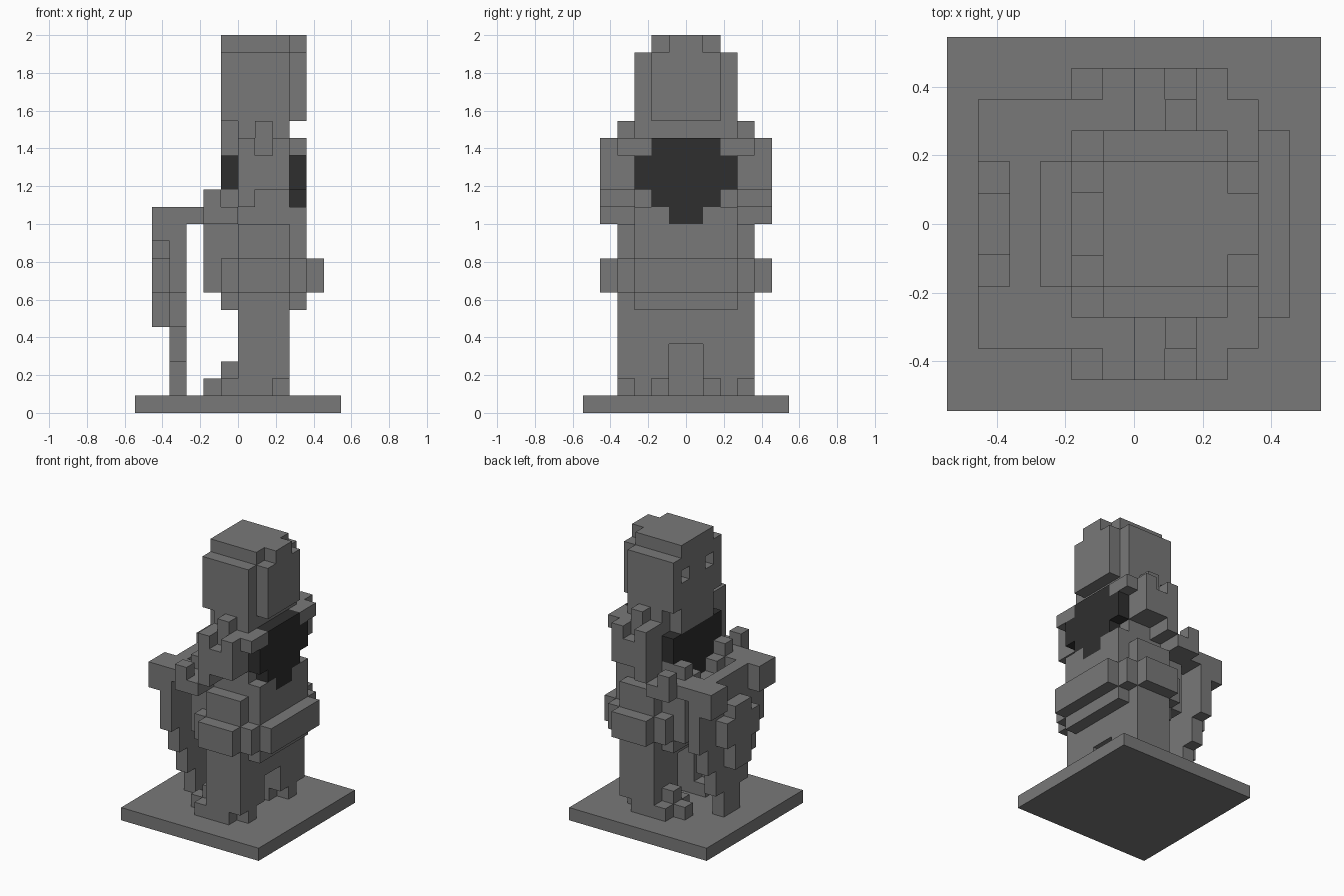
import bpy
import bmesh
from mathutils import Vector

UNIT = 2 / 22          # edge length of one block

default_cube = bpy.data.objects.get("Cube")
if default_cube:
    bpy.data.objects.remove(default_cube, do_unlink=True)


def make_material(name, value):
    mat = bpy.data.materials.new(name)
    mat.use_nodes = True
    colour = (value, value, value, 1)
    mat.diffuse_color = colour
    mat.node_tree.nodes["Principled BSDF"].inputs["Base Color"].default_value = colour
    return mat


stone = make_material("stone grey", 0.19)
charcoal = make_material("charcoal", 0.028)

filled = {}            # block position -> part name
part_material = {}


def blocks(x, y, z):
    """All block positions in a range, mirrored across the y = 0 plane."""
    for i in range(*x):
        for j in range(*y):
            for k in range(*z):
                yield i, j, k
                yield i, -1 - j, k


def add(part, x, y, z, mat=stone):
    part_material[part] = mat
    for pos in blocks(x, y, z):
        filled.setdefault(pos, part)


def carve(x, y, z):
    for pos in blocks(x, y, z):
        filled.pop(pos, None)


# Base
add("base", (-6, 6), (0, 6), (0, 1))

# Legs, heels and toes
add("legs", (0, 3), (1, 4), (1, 6))
add("legs", (0, 3), (0, 1), (4, 6))
carve((0, 2), (0, 1), (4, 5))
carve((2, 3), (1, 2), (1, 2))
carve((2, 3), (3, 4), (1, 2))
add("toes", (-1, 0), (1, 4), (1, 2))
add("toes", (-1, 0), (2, 3), (2, 3))
add("toes", (-2, -1), (2, 3), (1, 2))

# Belted tunic
add("tunic", (0, 3), (0, 4), (6, 11))
add("tunic", (-1, 4), (0, 3), (6, 11))
add("tunic", (-2, -1), (0, 3), (7, 11))
add("belt", (0, 3), (4, 5), (7, 9))
add("belt", (-1, 4), (3, 4), (7, 9))
add("belt", (4, 5), (0, 3), (7, 9))

# Dark tapered panels on the chest and the back
for panel, x in (("chest_panel", (-1, 0)), ("back_panel", (3, 4))):
    add(panel, x, (0, 3), (13, 15), charcoal)
    add(panel, x, (0, 2), (12, 13), charcoal)
    add(panel, x, (0, 1), (11, 12), charcoal)
add("back_panel", (3, 4), (0, 2), (15, 16), charcoal)

# Torso around the panels
add("torso", (0, 3), (0, 3), (11, 17))
add("torso", (-2, 4), (1, 3), (11, 12))
add("torso", (-2, 0), (2, 3), (12, 13))
add("neck", (-1, 0), (0, 2), (15, 17))

# Head, eye sockets and hair
add("head", (-1, 3), (0, 3), (17, 21))
add("head", (-1, 3), (0, 2), (21, 22))
carve((-1, 0), (1, 2), (19, 20))
add("hair", (3, 4), (0, 2), (17, 21))
add("hair", (3, 4), (0, 1), (21, 22))

# Ragged shoulder pads
add("shoulder_pads", (0, 3), (3, 5), (13, 15))
add("shoulder_pads", (0, 4), (3, 4), (15, 16))
add("shoulder_pads", (3, 4), (2, 3), (15, 16))
add("shoulder_pads", (1, 2), (3, 4), (16, 17))
for x in (0, 2):
    add("shoulder_pads", (x, x + 1), (4, 5), (15, 16))

# Arms reaching forward to the shield
add("arms", (0, 1), (3, 5), (12, 13))
add("arms", (-1, 0), (3, 5), (11, 12))
add("arms", (-2, -1), (3, 4), (11, 12))
add("arms", (-2, -1), (4, 5), (11, 13))
add("arms", (-3, -2), (2, 4), (11, 12))
add("hands", (-5, -4), (2, 4), (10, 12))

# Tapered shield with a raised boss
for half_width, z in ((4, (7, 12)), (3, (5, 7)), (2, (3, 5)), (1, (1, 3))):
    add("shield", (-4, -3), (0, half_width), z)
add("shield_boss", (-5, -4), (0, 1), (5, 10))
add("shield_boss", (-5, -4), (1, 2), (7, 9))


def build(part):
    """Make one part from the exposed sides of its blocks."""
    bm = bmesh.new()
    for pos in [p for p, owner in filled.items() if owner == part]:
        centre = Vector(pos) + Vector((0.5, 0.5, 0.5))
        for axis in range(3):
            for sign in (-1, 1):
                normal = Vector((0, 0, 0))
                normal[axis] = sign
                if tuple(int(a + b) for a, b in zip(pos, normal)) in filled:
                    continue
                u, v = Vector((0, 0, 0)), Vector((0, 0, 0))
                u[(axis + 1) % 3] = 0.5
                v[(axis + 2) % 3] = 0.5 * sign
                mid = centre + normal / 2
                corners = (mid - u - v, mid + u - v, mid + u + v, mid - u + v)
                bm.faces.new([bm.verts.new(c * UNIT) for c in corners])
    bmesh.ops.remove_doubles(bm, verts=bm.verts, dist=UNIT / 100)
    bmesh.ops.dissolve_limit(bm, angle_limit=0.01, verts=bm.verts, edges=bm.edges)
    mesh = bpy.data.meshes.new(part)
    bm.to_mesh(mesh)
    bm.free()
    mesh.materials.append(part_material[part])
    bpy.context.collection.objects.link(bpy.data.objects.new(part, mesh))


for part_name in part_material:
    build(part_name)
